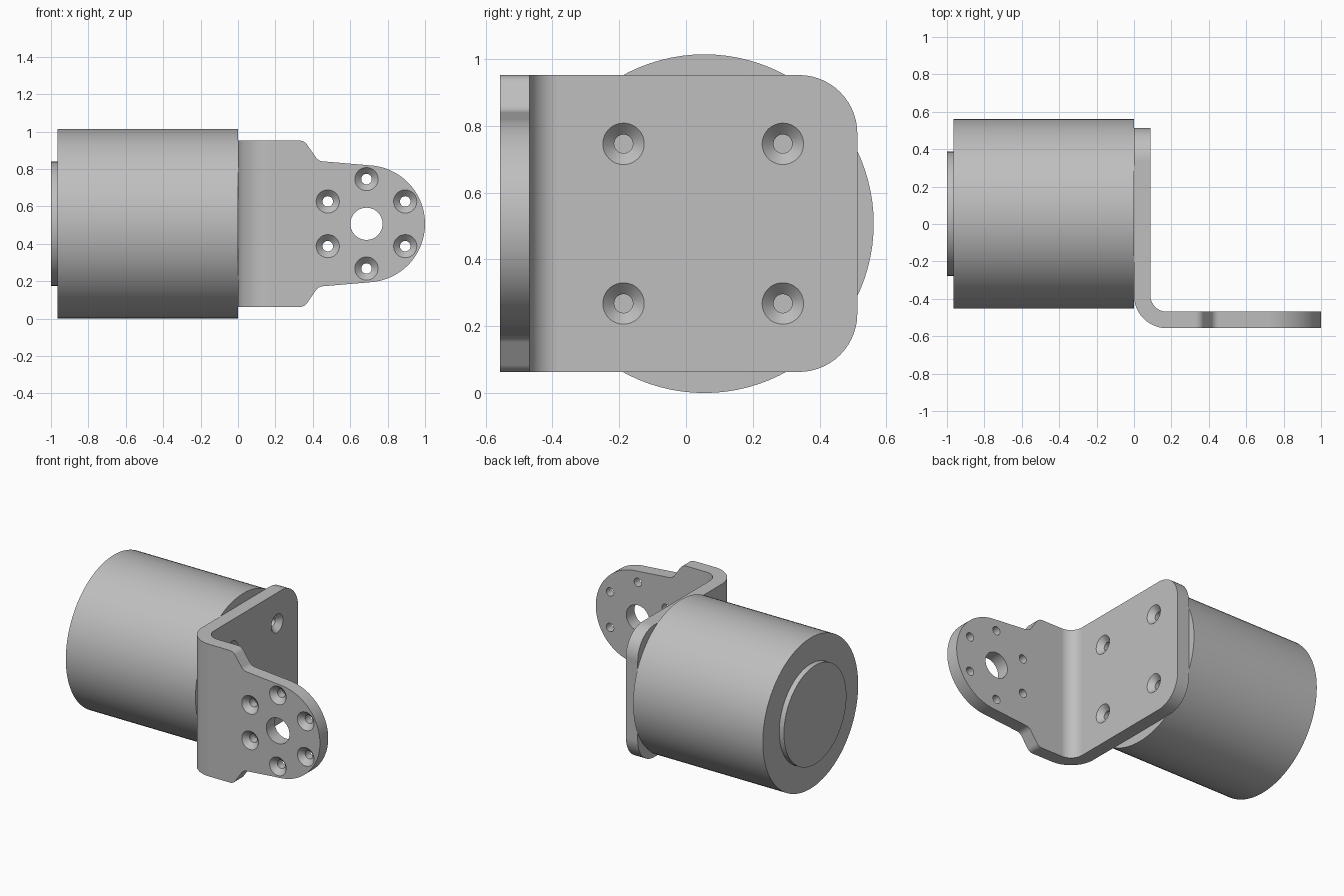
import bpy, bmesh
from math import radians, sin, cos, tan, tau
from mathutils import Vector, Matrix

if "Cube" in bpy.data.objects:
    bpy.data.objects.remove(bpy.data.objects["Cube"])

MID_Z = 0.507          # height of the motor axis
T = 0.088              # sheet thickness
EYE_X = 0.687          # centre of the rounded tab

grey = bpy.data.materials.new("plain grey metal")
grey.use_nodes = True
grey.diffuse_color = (0.52, 0.52, 0.52, 1)
grey.node_tree.nodes["Principled BSDF"].inputs["Base Color"].default_value = grey.diffuse_color


def to_object(bm, name):
    bmesh.ops.recalc_face_normals(bm, faces=bm.faces)
    mesh = bpy.data.meshes.new(name)
    bm.to_mesh(mesh)
    bm.free()
    obj = bpy.data.objects.new(name, mesh)
    bpy.context.collection.objects.link(obj)
    mesh.materials.append(grey)
    return obj


def rounded(corners, steps=12):
    """Closed 2D outline from (x, y, fillet radius) corners."""
    out = []
    for i, (x, y, r) in enumerate(corners):
        p = Vector((x, y))
        if not r:
            out.append(p)
            continue
        a = (Vector(corners[i - 1][:2]) - p).normalized()
        b = (Vector(corners[(i + 1) % len(corners)][:2]) - p).normalized()
        half = a.angle(b) / 2
        c = p + (a + b).normalized() * r / sin(half)
        v1 = (p + a * r / tan(half) - c).normalized()
        v2 = (p + b * r / tan(half) - c).normalized()
        out += [c + v1.slerp(v2, k / steps) * r for k in range(steps + 1)]
    return out


def prism(bm, points, along):
    """Extrude a loop of 3D points along a vector."""
    face = bm.faces.new([bm.verts.new(p) for p in points])
    new = bmesh.ops.extrude_face_region(bm, geom=[face])["geom"]
    bmesh.ops.translate(bm, vec=along, verts=[v for v in new if isinstance(v, bmesh.types.BMVert)])


def turned(bm, rings, place, sides=48):
    """Solid of revolution about local x from (x, radius) rings."""
    loops = [[bm.verts.new(place @ Vector((x, r * cos(tau * k / sides), r * sin(tau * k / sides))))
              for k in range(sides)] for x, r in rings]
    for lo, hi in zip(loops, loops[1:]):
        for k in range(sides):
            n = (k + 1) % sides
            bm.faces.new((lo[k], lo[n], hi[n], hi[k]))
    bm.faces.new(loops[0])
    bm.faces.new(loops[-1])


def boolean(obj, cutter, operation):
    mod = obj.modifiers.new(operation.lower(), "BOOLEAN")
    mod.object, mod.operation, mod.solver = cutter, operation, "EXACT"
    bpy.context.view_layer.objects.active = obj
    bpy.ops.object.modifier_apply(modifier=mod.name)
    bpy.data.objects.remove(cutter)


def smooth(obj):
    bpy.ops.object.select_all(action="DESELECT")
    obj.select_set(True)
    bpy.context.view_layer.objects.active = obj
    bpy.ops.object.shade_smooth_by_angle(angle=radians(30))
    mod = obj.modifiers.new("weighted normals", "WEIGHTED_NORMAL")
    mod.keep_sharp = True


# Motor body and its raised rear cap
for name, rings in (("motor_body", ((-0.965, 0.507), (0, 0.507))),
                    ("rear_cap", ((-1, 0.332), (-0.965, 0.332)))):
    bm = bmesh.new()
    turned(bm, rings, Matrix.Translation((0, 0.055, MID_Z)), 96)
    smooth(to_object(bm, name))

# Bent sheet bracket: L section raised to full height
bm = bmesh.new()
section = rounded([(0, 0.513, 0), (0, -0.557, 0.175), (1.1, -0.557, 0),
                   (1.1, T - 0.557, 0), (T, T - 0.557, 0.175 - T), (T, 0.513, 0)])
prism(bm, [(p.x, p.y, 0.063) for p in section], (0, 0, 0.889))

# Round the two free corners of the motor plate
ends = [e for e in bm.edges if all(v.co.y > 0.51 for v in e.verts)
        and abs(e.verts[0].co.x - e.verts[1].co.x) > T / 2]
bmesh.ops.bevel(bm, geom=ends, offset=0.175, segments=14, profile=0.5, affect="EDGES")
bracket = to_object(bm, "bracket")

# Tab outline: shouldered neck leading to a round end
upper = [(-0.2, 0.6, 0), (0.2, 0.6, 0), (0.2, 0.449, 0), (0.355, 0.444, 0.05), (0.43, 0.336, 0.05)]
arc = [(EYE_X + 0.313 * cos(a), 0.313 * sin(a), 0)
       for a in (radians(84.5 - 169 * k / 48) for k in range(49))]
lower = [(x, -z, r) for x, z, r in reversed(upper)]
bm = bmesh.new()
prism(bm, [(p.x, -1, p.y + MID_Z) for p in rounded(upper + arc + lower)], (0, 2, 0))
boolean(bracket, to_object(bm, "tab_outline"), "INTERSECT")

# Countersunk screw holes and the large centre hole
drill = ((-0.2, 0.028), (-0.034, 0.028), (0, 0.062), (0.02, 0.082))
bm = bmesh.new()
for y in (-0.187, 0.29):
    for z in (-0.239, 0.239):
        turned(bm, drill, Matrix.Translation((T, y, MID_Z + z)))
to_front = Matrix.Rotation(radians(-90), 4, "Z")
for k in range(6):
    a = radians(30 + 60 * k)
    spot = Matrix.Translation((EYE_X + 0.239 * cos(a), -0.557, MID_Z + 0.239 * sin(a)))
    turned(bm, drill, spot @ to_front)
turned(bm, ((-0.2, 0.086), (0.2, 0.086)), Matrix.Translation((EYE_X, -0.557, MID_Z)) @ to_front, 64)
boolean(bracket, to_object(bm, "hole_drills"), "DIFFERENCE")
smooth(bracket)
